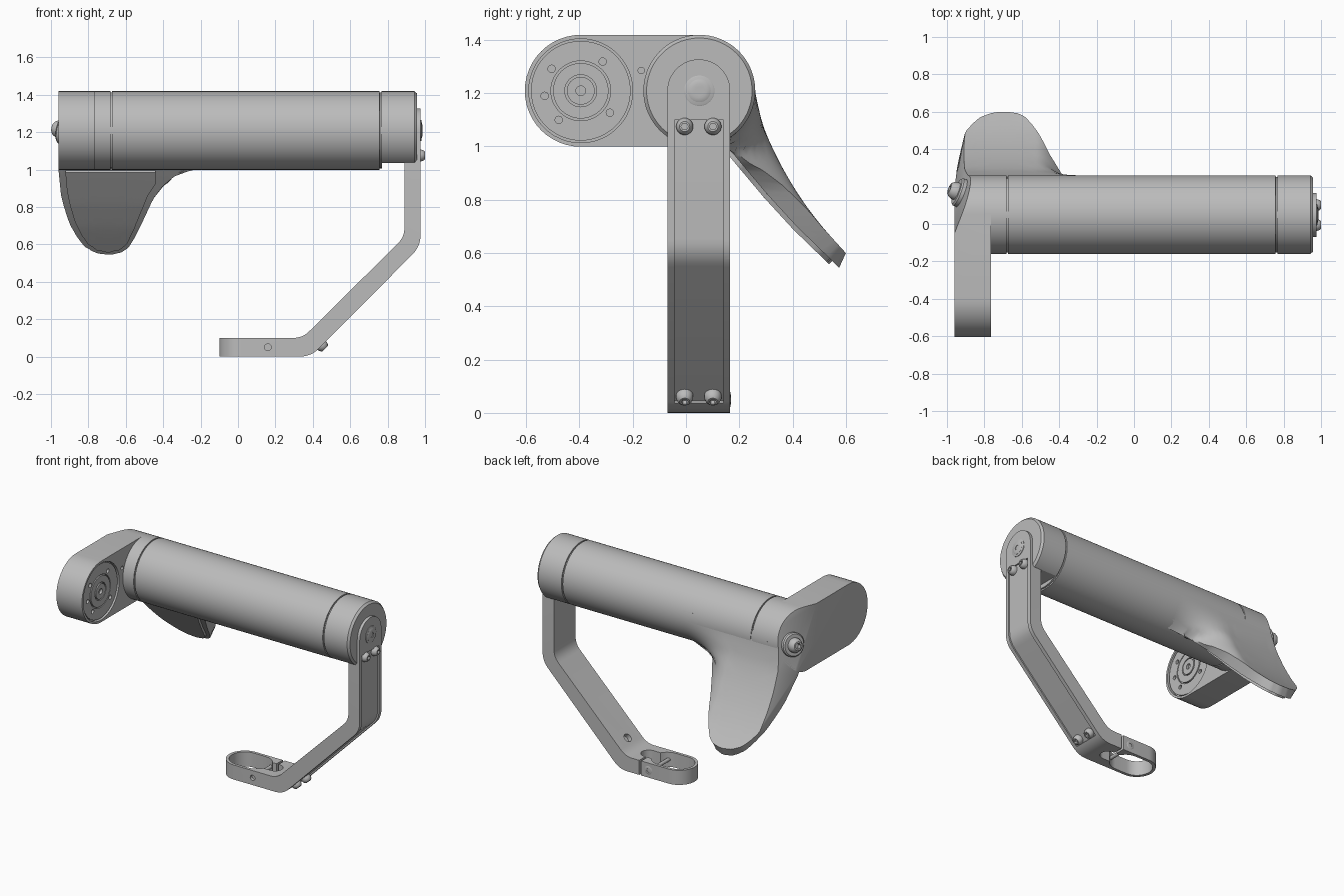
import bpy, bmesh, math
from mathutils import Vector

old = bpy.data.objects.get("Cube")
if old:
    bpy.data.objects.remove(old, do_unlink=True)

grey = bpy.data.materials.new("satin_grey")
grey.use_nodes = True
GREY = (0.5, 0.5, 0.5, 1)
grey.diffuse_color = GREY
grey.node_tree.nodes["Principled BSDF"].inputs["Base Color"].default_value = GREY

TY, TZ, R = 0.05, 1.209, 0.21          # tube axis and radius
HY = -0.395                            # hub centre on the arm
SY, SW = 0.048, 0.118                  # strap centre and half width
END_N = Vector((-1, 0.387, 0.219)).normalized()   # slanted end face
END_P = Vector((-0.96, -0.04, 1.4))


def finish(name, bm, angle=30):
    bmesh.ops.recalc_face_normals(bm, faces=bm.faces)
    mesh = bpy.data.meshes.new(name)
    bm.to_mesh(mesh)
    bm.free()
    mesh.materials.append(grey)
    ob = bpy.data.objects.new(name, mesh)
    bpy.context.collection.objects.link(ob)
    smooth(ob, angle)
    return ob


def smooth(ob, angle=30):
    bpy.ops.object.select_all(action='DESELECT')
    ob.select_set(True)
    bpy.context.view_layer.objects.active = ob
    bpy.ops.object.shade_smooth_by_angle(angle=math.radians(angle))


def slice_off(bm, point, normal):
    geom = bm.verts[:] + bm.edges[:] + bm.faces[:]
    bmesh.ops.bisect_plane(bm, geom=geom, plane_co=point, plane_no=normal, clear_outer=True)
    bmesh.ops.holes_fill(bm, edges=[e for e in bm.edges if e.is_boundary], sides=0)


def prism(name, pts, axis, lo, hi, trim=False):
    """Extrude a 2D outline along x (y,z), y (x,z) or z (x,y)."""
    bm = bmesh.new()
    place = {'x': lambda a, b, h: (h, a, b), 'y': lambda a, b, h: (a, h, b),
             'z': lambda a, b, h: (a, b, h)}[axis]
    bottom = [bm.verts.new(place(a, b, lo)) for a, b in pts]
    top = [bm.verts.new(place(a, b, hi)) for a, b in pts]
    bm.faces.new(bottom)
    bm.faces.new(top)
    for i in range(len(pts)):
        j = (i + 1) % len(pts)
        bm.faces.new((bottom[i], bottom[j], top[j], top[i]))
    if trim:
        slice_off(bm, END_P, END_N)
    return finish(name, bm)


def lathe(name, profile, origin, axis=(1, 0, 0), n=48, trim=None):
    """Spin (radius, height) pairs about an axis; ends are capped."""
    bm = bmesh.new()
    rot = Vector(axis).to_track_quat('Z', 'Y')
    rings = []
    for r, h in profile:
        ring = []
        for k in range(n):
            a = math.tau * k / n
            ring.append(bm.verts.new(Vector(origin) + rot @ Vector((r * math.cos(a), r * math.sin(a), h))))
        rings.append(ring)
    for p, q in zip(rings, rings[1:]):
        for k in range(n):
            m = (k + 1) % n
            bm.faces.new((p[k], p[m], q[m], q[k]))
    bm.faces.new(rings[0])
    bm.faces.new(rings[-1])
    if trim:
        slice_off(bm, *trim)
    return finish(name, bm)


def boolean(ob, tool, op='DIFFERENCE'):
    mod = ob.modifiers.new("cut", 'BOOLEAN')
    mod.operation, mod.object, mod.solver = op, tool, 'EXACT'
    bpy.context.view_layer.objects.active = ob
    bpy.ops.object.modifier_apply(modifier=mod.name)
    bpy.data.objects.remove(tool, do_unlink=True)
    smooth(ob)


def stadium(a0, a1, b, r, n=24):
    pts = []
    for c, start in ((a1, -math.pi / 2), (a0, math.pi / 2)):
        for k in range(n + 1):
            t = start + math.pi * k / n
            pts.append((c + r * math.cos(t), b + r * math.sin(t)))
    return pts


def rounded(pts, radius, n=6):
    """Round every corner that has a radius."""
    out = []
    for i, p in enumerate(pts):
        p = Vector(p)
        if not radius[i]:
            out.append(tuple(p))
            continue
        a = p + (Vector(pts[i - 1]) - p).normalized() * radius[i]
        b = p + (Vector(pts[(i + 1) % len(pts)]) - p).normalized() * radius[i]
        for k in range(n + 1):
            t = k / n
            out.append(tuple(a * (1 - t) ** 2 + p * 2 * t * (1 - t) + b * t * t))
    return out


def screw(name, origin, axis, r, h):
    """Domed head with a hexagonal socket."""
    head = lathe(name, [(r, -0.01), (r, h * 0.3), (r * 0.85, h * 0.75), (r * 0.6, h)], origin, axis, 24)
    boolean(head, lathe("socket", [(r * 0.42, h * 0.4), (r * 0.42, h * 2)], origin, axis, 6))


# Tube body with shallow joint grooves, and the end cap with a flat underside
axis0 = (0, TY, TZ)
g = R - 0.008
lathe("tube", [(R, -0.8), (R, -0.683), (g, -0.682), (g, -0.675), (R, -0.674), (R, 0.757), (g, 0.758), (g, 0.77)],
      axis0, n=72)
lathe("end_cap", [(g, 0.76), (g, 0.766), (R, 0.767), (R, 0.943), (R - 0.012, 0.957)], axis0, n=72,
      trim=(Vector((0, 0, 1.035)), Vector((0, 0, -1))))

# Side arm with a recessed hub
arm = prism("arm", stadium(HY, TY, TZ, R), 'x', -0.96, -0.765, trim=True)
hub_at = (-0.765, HY, TZ)
boolean(arm, lathe("recess", [(0.195, -0.025), (0.195, 0.05)], hub_at))
boolean(arm, lathe("pin_hole", [(0.012, -0.02), (0.012, 0.05)], (-0.765, -0.168, 1.285), n=16))
hub = lathe("hub", [(0.187, -0.05), (0.187, -0.008), (0.112, -0.008), (0.112, -0.02), (0.104, -0.02),
                    (0.104, -0.006), (0.06, -0.006), (0.06, -0.018), (0.052, -0.018), (0.052, -0.004),
                    (0.018, -0.004), (0.018, -0.02)], hub_at)
for deg in (53, 143, 188, 233, 323):
    a = math.radians(deg)
    spot = (-0.765, HY + 0.137 * math.cos(a), TZ + 0.137 * math.sin(a))
    boolean(hub, lathe("bolt_hole", [(0.014, -0.025), (0.014, 0.02)], spot, n=16))

# Flared guard: paired outer and inner curves in (y, z), and its lower outline in (x, z)
OUTER = [(.25, 1.27), (.262, 1.19), (.29, 1.07), (.35, .94), (.42, .82), (.5, .71), (.6, .6)]
INNER = [(.08, 1.2), (.09, 1.12), (.13, 1.03), (.2, .945), (.305, .82), (.415, .7), (.575, .545)]
LINER = [(y - .012, z - .012) for y, z in INNER]
EDGE = [(-.96, 1), (-.95, .88), (-.93, .8), (-.9, .71), (-.86, .64), (-.82, .59), (-.76, .555), (-.69, .545),
        (-.62, .56), (-.58, .59), (-.54, .66), (-.5, .745), (-.45, .85), (-.4, .915), (-.34, .965),
        (-.27, .99), (-.15, 1.02)]


def along(curve, t):
    s = min(max(t, 0), 1) * (len(curve) - 1)
    i = min(int(s), len(curve) - 2)
    return Vector(curve[i]).lerp(Vector(curve[i + 1]), s - i)


def edge_z(x):
    for (x0, z0), (x1, z1) in zip(EDGE, EDGE[1:]):
        if x <= x1:
            return z0 + (z1 - z0) * max(0, (x - x0) / (x1 - x0))
    return EDGE[-1][1]


def reach(z):
    return next((k / 300 for k in range(301) if along(INNER, k / 300)[1] <= z), 1)


def flare(name, front, back, t0, x0, x1, grow, lift, trim):
    bm = bmesh.new()
    rows, steps, cols = [], 14, 60
    for i in range(cols + 1):
        x = x0 + (x1 - x0) * i / cols
        end = max(t0 + 0.01, reach(edge_z(-0.69 + (x + 0.69) * grow) + lift))
        s = min(1, max(0, (-0.15 - x) / 0.37))
        f = s * s * (3 - 2 * s)
        ring = []
        for k in range(steps + 1):
            y, z = along(back, t0 + (end - t0) * k / steps)
            base = TY + math.sqrt(max(0, R * R - (z - TZ) ** 2))
            ring.append((x, base + (y - base) * f if trim else y, z))
        for k in range(steps, -1, -1):
            ring.append((x, *along(front, t0 + (end - t0) * k / steps)))
        rows.append([bm.verts.new(p) for p in ring])
    for p, q in zip(rows, rows[1:]):
        for k in range(len(p)):
            m = (k + 1) % len(p)
            bm.faces.new((p[k], p[m], q[m], q[k]))
    bm.faces.new(rows[0])
    bm.faces.new(rows[-1])
    if trim:
        slice_off(bm, END_P, END_N)
    return finish(name, bm, 40)


flare("guard", INNER, OUTER, 0, -0.96, -0.15, 1, 0, True)
flare("guard_liner", LINER, INNER, 0.4, -0.922, -0.44, 1.15, 0.025, False)

# Bent strap with rounded ends and a shallow channel on its outer side
bends = [(.89, 1.4), (.89, .64), (.345, .1), (-.2, .1), (-.2, 0), (.39, 0), (.976, .59), (.976, 1.4)]
strap = prism("strap", rounded(bends, [0, .05, .05, 0, 0, .06, .06, 0]), 'y', SY - SW, SY + SW)
profile = [(SY + SW * math.cos(math.pi * k / 24), TZ + SW * math.sin(math.pi * k / 24)) for k in range(25)]
boolean(strap, prism("top_round", profile + [(SY - SW, -1), (SY + SW, -1)], 'x', -2, 2), 'INTERSECT')
boolean(strap, prism("tip_round", stadium(-0.1 + SW, 2, SY, SW), 'z', -1, 2), 'INTERSECT')
channel = [(.966, 1.1), (.966, .594), (.42, .044), (.47, -.02), (1.05, .57), (1.05, 1.1)]
boolean(strap, prism("channel", rounded(channel, [0, .06, 0, 0, 0, 0]), 'y', SY - 0.092, SY + 0.092))

# Clamp opening, slot and split in the foot
boolean(strap, prism("clamp_opening", stadium(0.018, 0.11, SY, 0.098), 'z', -0.1, 0.2))
boolean(strap, prism("clamp_slot", stadium(0.1, 0.25, SY, 0.05), 'z', -0.1, 0.2))
boolean(strap, prism("clamp_split", [(.225, SY), (.24, SY), (.24, .3), (.225, .3)], 'z', -0.1, 0.2))
boolean(strap, lathe("tool_hole", [(.028, -0.03), (.028, 0.1)], (.41, SY, .165), (-1, 0, 1), 24))
boolean(strap, lathe("clamp_hole", [(.018, -0.02), (.018, 0.1)], (.16, SY - SW, .05), (0, -1, 0), 20))
lathe("clamp_bolt", [(.012, 0), (.012, .2)], (.16, SY - 0.1, .05), (0, 1, 0), 16)
screw("clamp_screw", (.17, SY + SW - 0.004, .05), (0, 1, 0), 0.032, 0.006)

# Strap screws, pivot bolt and end bolt
for i, y in enumerate((SY - 0.053, SY + 0.053)):
    screw("upper_screw_%d" % i, (.968, y, 1.075), (1, 0, 0), 0.032, 0.032)
    screw("lower_screw_%d" % i, (.445, y, .063), (1, 0, -1), 0.032, 0.03)
lathe("pivot_washer", [(.057, -0.02), (.057, 0.003), (.053, 0.005)], (.976, TY, TZ))
screw("pivot_bolt", (.98, TY, TZ), (1, 0, 0), 0.043, 0.006)
end_at = Vector((-0.924, 0.165, TZ))
lathe("end_washer", [(.078, -0.03), (.078, 0.018), (.07, 0.026), (.045, 0.026)], end_at, END_N)
screw("end_bolt", end_at + END_N * 0.024, END_N, 0.048, 0.045)
